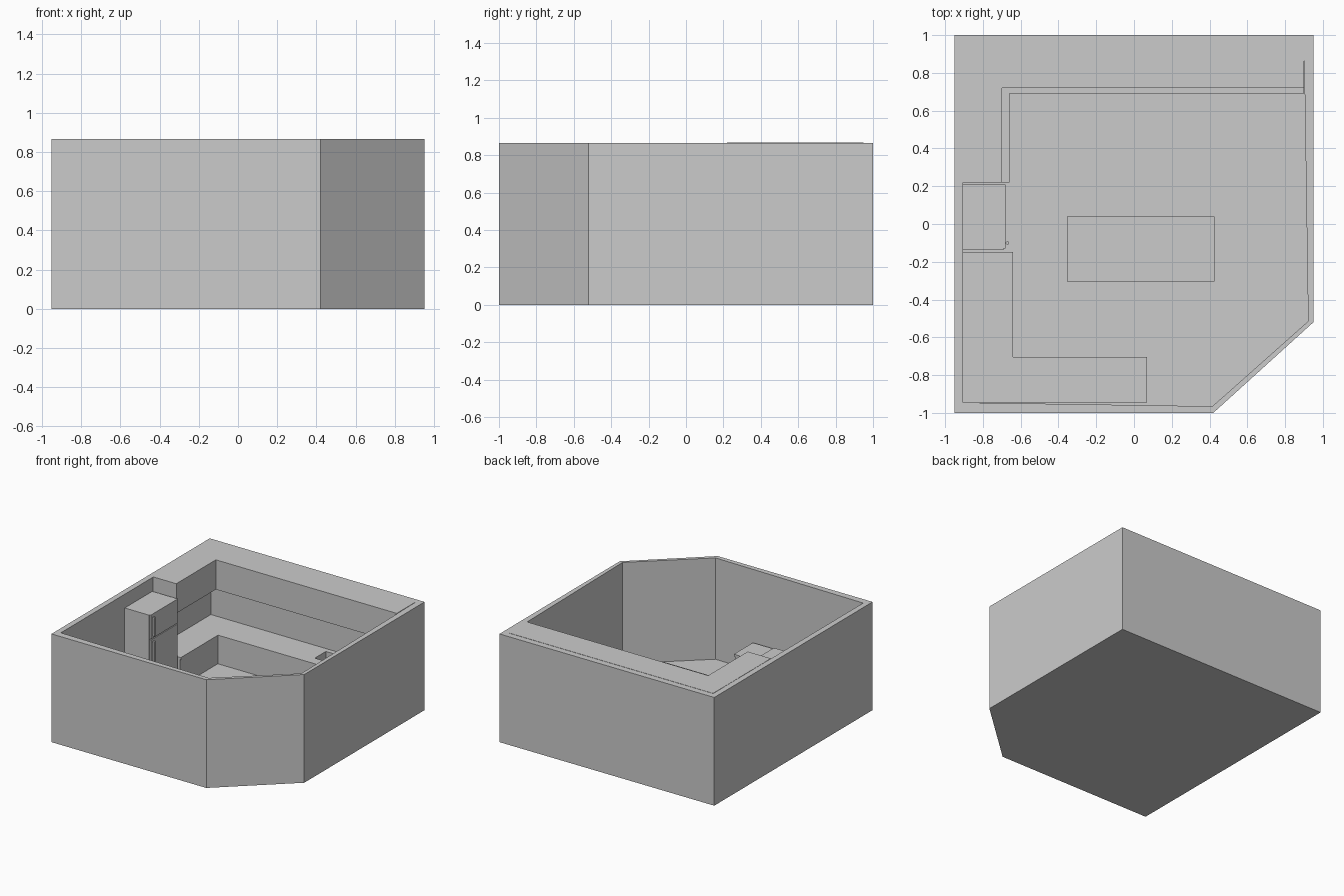
import bpy, bmesh

if "Cube" in bpy.data.objects:
    bpy.data.objects.remove(bpy.data.objects["Cube"])


def prism(name, outline, z0, z1):
    """Extrude a floor-plan outline (counter-clockwise) from z0 to z1."""
    bm = bmesh.new()
    face = bm.faces.new([bm.verts.new((x, y, z0)) for x, y in outline])
    ext = bmesh.ops.extrude_face_region(bm, geom=[face])
    top = [v for v in ext["geom"] if isinstance(v, bmesh.types.BMVert)]
    bmesh.ops.translate(bm, verts=top, vec=(0, 0, z1 - z0))
    bmesh.ops.recalc_face_normals(bm, faces=bm.faces)
    mesh = bpy.data.meshes.new(name)
    bm.to_mesh(mesh)
    bm.free()
    obj = bpy.data.objects.new(name, mesh)
    bpy.context.collection.objects.link(obj)
    return obj


def box(name, x0, x1, y0, y1, z0, z1):
    return prism(name, [(x0, y0), (x1, y0), (x1, y1), (x0, y1)], z0, z1)


def cut(target, cutter):
    mod = target.modifiers.new("cut", "BOOLEAN")
    mod.operation = "DIFFERENCE"
    mod.solver = "EXACT"
    mod.object = cutter
    bpy.context.view_layer.objects.active = target
    bpy.ops.object.modifier_apply(modifier=mod.name)


H, FLOOR, TOP, SLAB = 0.865, 0.055, 0.287, 0.018

# Room shell: outer block with a slightly skewed hollow
outer = [(-0.95, -1), (0.42, -1), (0.95, -0.52), (0.95, 1), (-0.95, 1)]
inner = [(-0.905, -0.945), (0.415, -0.965), (0.922, -0.515), (0.90, 0.95), (-0.905, 0.95)]
room = prism("room_shell", outer, 0, H)
hollow = prism("room_hollow", inner, FLOOR, H + 0.2)
cut(room, hollow)
bpy.data.objects.remove(hollow)

# Upper wall cabinets along the back and left walls
prism("upper_cabinets", [(-0.905, 0.22), (-0.70, 0.22), (-0.70, 0.72),
                         (0.90, 0.72), (0.90, 0.95), (-0.905, 0.95)], 0.63, H + 0.002)


# Base cabinets with a worktop; e is the worktop overhang
def back_run(e):
    return [(-0.905, 0.22), (-0.665 + e, 0.22), (-0.665 + e, 0.695 - e),
            (0.90, 0.695 - e), (0.90, 0.95), (-0.905, 0.95)]


def front_run(e):
    return [(-0.905, -0.945), (0.065 + e, -0.945), (0.065 + e, -0.71 + e),
            (-0.645 + e, -0.71 + e), (-0.645 + e, -0.147), (-0.905, -0.147)]


def island(e):
    return [(-0.35 - e, -0.30 - e), (0.42 + e, -0.30 - e),
            (0.42 + e, 0.035 + e), (-0.35 - e, 0.035 + e)]


parts = {}
for label, plan in (("back", back_run), ("front", front_run), ("island", island)):
    parts[label] = (prism(label + "_base_cabinets", plan(0), FLOOR, TOP - SLAB),
                    prism(label + "_worktop", plan(0.005), TOP - SLAB, TOP))

# Sink recess in the back worktop
sink = box("sink_cutter", 0.14, 0.50, 0.77, 0.91, TOP - 0.08, TOP + 0.05)
for obj in parts["back"]:
    cut(obj, sink)
bpy.data.objects.remove(sink)

# Fridge with two doors and bar handles
box("fridge_body", -0.905, -0.69, -0.138, 0.21, FLOOR, 0.755)
for label, z0, z1, h0, h1 in (("lower", 0.07, 0.555, 0.36, 0.535),
                              ("upper", 0.562, 0.755, 0.58, 0.73)):
    box("fridge_%s_door" % label, -0.69, -0.68, -0.13, 0.21, z0, z1)
    box("fridge_%s_handle" % label, -0.675, -0.665, -0.108, -0.092, h0, h1)
    for z in (h0, h1 - 0.012):
        box("fridge_%s_handle_mount" % label, -0.68, -0.675, -0.106, -0.094, z, z + 0.012)
